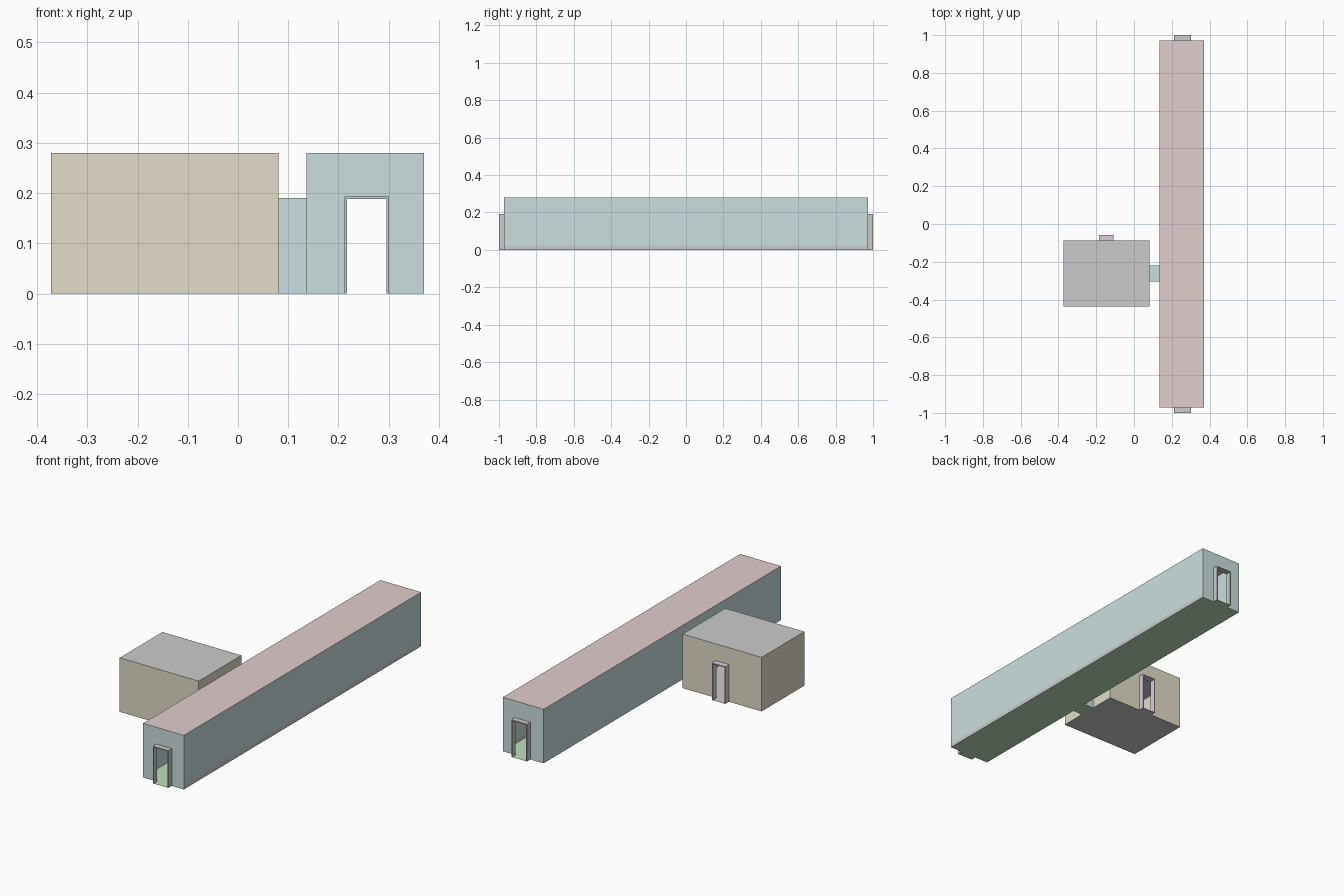
import bpy, bmesh

if "Cube" in bpy.data.objects:
    bpy.data.objects.remove(bpy.data.objects["Cube"])


def mat(name, rgb):
    m = bpy.data.materials.new(name)
    m.diffuse_color = (*rgb, 1)
    m.use_nodes = True
    m.node_tree.nodes["Principled BSDF"].inputs["Base Color"].default_value = m.diffuse_color
    return m


TEAL = mat("teal", (0.60, 0.73, 0.74))
BEIGE = mat("beige", (0.76, 0.72, 0.58))
PINK = mat("pink", (0.76, 0.61, 0.61))
GREEN = mat("green", (0.52, 0.75, 0.52))
MAUVE = mat("mauve", (0.74, 0.61, 0.74))


def polys(name, faces, material=None):
    """Thin surface object made of flat polygons."""
    bm = bmesh.new()
    for f in faces:
        bm.faces.new([bm.verts.new(p) for p in f])
    bmesh.ops.remove_doubles(bm, verts=bm.verts, dist=1e-5)
    me = bpy.data.meshes.new(name)
    bm.to_mesh(me)
    bm.free()
    ob = bpy.data.objects.new(name, me)
    bpy.context.collection.objects.link(ob)
    if material:
        me.materials.append(material)
    return ob


def flat(x0, x1, y0, y1, z, up=True):
    f = [(x0, y0, z), (x1, y0, z), (x1, y1, z), (x0, y1, z)]
    return f if up else f[::-1]


def wall(axis, at, a0, a1, z0, z1, sign, door=None):
    """Wall faces across 'axis', split around an optional door (d0, d1, top)."""
    spans = [(a0, a1, z0, z1)]
    if door:
        d0, d1, top = door
        spans = [(a0, d0, z0, top), (d1, a1, z0, top), (a0, d0, top, z1),
                 (d0, d1, top, z1), (d1, a1, top, z1)]
    out = []
    for u0, u1, v0, v1 in spans:
        q = [(u0, v0), (u1, v0), (u1, v1), (u0, v1)]
        f = [(at, u, v) if axis == 'x' else (u, at, v) for u, v in q]
        flip = (sign < 0) == (axis == 'x')
        out.append(f[::-1] if flip else f)
    return out


def box(name, x0, x1, y0, y1, z0, z1, material=None):
    faces = [flat(x0, x1, y0, y1, z0, False), flat(x0, x1, y0, y1, z1)]
    faces += wall('x', x0, y0, y1, z0, z1, -1) + wall('x', x1, y0, y1, z0, z1, 1)
    faces += wall('y', y0, x0, x1, z0, z1, -1) + wall('y', y1, x0, x1, z0, z1, 1)
    return polys(name, faces, material)


def door_frame(name, x0, x1, y0, y1, top, material=None, t=0.005):
    box(name + "_left_jamb", x0, x0 + t, y0, y1, 0, top - t, material)
    box(name + "_right_jamb", x1 - t, x1, y0, y1, 0, top - t, material)
    box(name + "_lintel", x0, x1, y0, y1, top - t, top, material)


H = 0.28
CX0, CX1, CY = 0.136, 0.37, 0.972       # corridor
RX0, RX1, RY0, RY1 = -0.372, 0.081, -0.438, -0.088   # room
LY0, LY1, LH = -0.305, -0.22, 0.19      # link passage
DX0, DX1, DH = 0.212, 0.301, 0.193      # corridor doors
BX0, BX1 = -0.185, -0.108               # room back door

# Corridor shell
SK = 0.02
polys("corridor_right_wall", wall('x', CX1, -CY, CY, SK, H, 1), TEAL)
polys("corridor_right_skirting", wall('x', CX1, -CY, CY, 0, SK, 1))
polys("corridor_left_wall", wall('x', CX0, -CY, CY, 0, H, -1, (LY0, LY1, LH)), TEAL)
polys("corridor_roof", [flat(CX0, CX1, -CY, CY, H)], PINK)
polys("corridor_floor", [flat(CX0, CX1, -CY, CY, 0)], GREEN)

# Corridor ends with projecting door frames and thresholds
for s, end in ((-1, "front"), (1, "back")):
    polys(f"corridor_{end}_wall", wall('y', s * CY, CX0, CX1, 0, H, s, (DX0, DX1, DH)), TEAL)
    y0, y1 = sorted((s * CY, s * 1.0))
    door_frame(f"corridor_{end}_door", DX0, DX1, y0, y1, DH)
    polys(f"corridor_{end}_threshold", [flat(DX0, DX1, y0, y1, 0)], GREEN)

# Link passage between corridor and room
polys("link_walls", wall('y', LY0, RX1, CX0, 0, LH, -1)
      + wall('y', LY1, RX1, CX0, 0, LH, 1)
      + [flat(RX1, CX0, LY0, LY1, LH)], TEAL)
polys("link_floor", [flat(RX1, CX0, LY0, LY1, 0)], GREEN)

# Room shell
polys("room_walls", wall('x', RX0, RY0, RY1, 0, H, -1)
      + wall('y', RY0, RX0, RX1, 0, H, -1)
      + wall('x', RX1, RY0, RY1, 0, H, 1, (LY0, LY1, LH))
      + wall('y', RY1, RX0, RX1, 0, H, 1, (BX0, BX1, DH)), BEIGE)
polys("room_roof", [flat(RX0, RX1, RY0, RY1, H)])
polys("room_floor", [flat(RX0, RX1, RY0, RY1, 0)])

# Room back door
door_frame("room_door", BX0, BX1, RY1, -0.058, DH, MAUVE)
polys("room_threshold", [flat(BX0, BX1, RY1, -0.058, 0)])

# Thin trim around the link opening on the room wall
polys("link_trim", wall('x', RX1 + 0.001, LY0 - 0.02, LY1 + 0.02, 0, LH + 0.02, 1,
                        (LY0, LY1, LH)))
